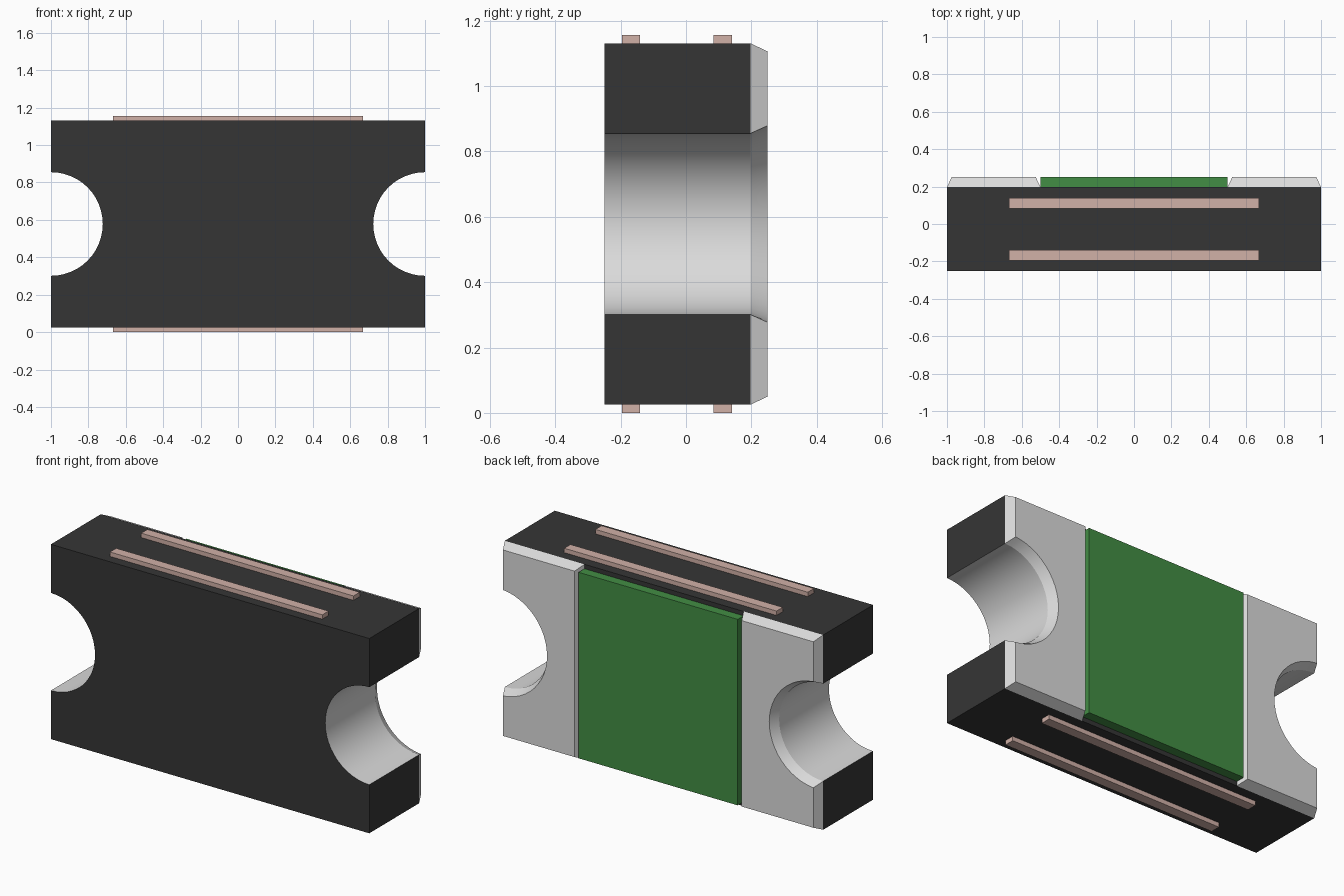
import bpy, bmesh, math

cube = bpy.data.objects.get("Cube")
if cube:
    bpy.data.objects.remove(cube, do_unlink=True)

MID = 0.578           # height of the centre line
HALF = 0.553          # half height of the body
NOTCH = 0.277         # radius of the end notches
BEVEL = 0.025
FRONT, SEAM, BACK = -0.25, 0.197, 0.25
SEGMENTS = 24


def material(name, rgb):
    m = bpy.data.materials.new(name)
    m.use_nodes = True
    m.diffuse_color = (*rgb, 1)
    m.node_tree.nodes["Principled BSDF"].inputs["Base Color"].default_value = (*rgb, 1)
    return m


black = material("dark ceramic", (0.036, 0.036, 0.036))
silver = material("silver metal", (0.71, 0.71, 0.71))
green = material("green coating", (0.055, 0.27, 0.058))
copper = material("pale copper", (0.64, 0.44, 0.39))


def notched_end(inner, inset):
    """Outline of the +x end, bottom to top, shrunk by inset."""
    edge, radius, half = 1 - inset, NOTCH + inset, HALF - inset
    start = math.acos(-inset / radius)
    sweep = 2 * (math.pi - start)
    pts = [(edge, MID - half)]
    for i in range(SEGMENTS + 1):
        a = start + sweep * i / SEGMENTS
        pts.append((1 + radius * math.cos(a), MID - radius * math.sin(a)))
    pts.append((edge, MID + half))
    if inner is not None:
        pts = [(inner + inset, MID - half)] + pts + [(inner + inset, MID + half)]
    return pts


def loft(name, near, far, y0, y1, mats):
    """Solid between two matching x-z outlines."""
    bm = bmesh.new()
    a = [bm.verts.new((x, y0, z)) for x, z in near]
    b = [bm.verts.new((x, y1, z)) for x, z in far]
    bm.faces.new(a)
    bm.faces.new(b[::-1])
    for i in range(len(a)):
        j = (i + 1) % len(a)
        bm.faces.new((a[i], b[i], b[j], a[j]))
    bmesh.ops.recalc_face_normals(bm, faces=bm.faces)
    # Plate the notch walls with the second material
    if len(mats) > 1:
        for f in bm.faces:
            c = f.calc_center_median()
            if abs(f.normal.y) < 0.5 and math.hypot(abs(c.x) - 1, c.z - MID) < NOTCH + 0.01:
                f.material_index = 1
    me = bpy.data.meshes.new(name)
    bm.to_mesh(me)
    bm.free()
    for m in mats:
        me.materials.append(m)
    ob = bpy.data.objects.new(name, me)
    bpy.context.collection.objects.link(ob)
    bpy.ops.object.select_all(action="DESELECT")
    ob.select_set(True)
    bpy.context.view_layer.objects.active = ob
    bpy.ops.object.shade_smooth_by_angle(angle=math.radians(20))
    return ob


def mirror(pts):
    return [(-x, z) for x, z in pts]


def box(name, x, y0, y1, z0, z1, mat):
    outline = [(-x, z0), (x, z0), (x, z1), (-x, z1)]
    return loft(name, outline, outline, y0, y1, [mat])


# Body with a half-round notch in each end
end = notched_end(None, 0)
outline = end + mirror(end)[::-1]
loft("body", outline, outline, FRONT, SEAM, [black, silver])

# Bevelled contact pads on the back
base, top = notched_end(0.5, 0), notched_end(0.5, BEVEL)
loft("left_pad", base, top, SEAM, BACK, [silver])
loft("right_pad", mirror(base), mirror(top), SEAM, BACK, [silver])

# Coating between the pads
box("coating", 0.5, SEAM, BACK, MID - HALF + BEVEL, MID + HALF - BEVEL, green)

# Thin strips along the top and bottom
for label, y in (("front", -0.168), ("back", 0.112)):
    box(label + "_bottom_strip", 0.667, y - 0.028, y + 0.028, 0, MID - HALF, copper)
    box(label + "_top_strip", 0.667, y - 0.028, y + 0.028, MID + HALF, 2 * MID, copper)
